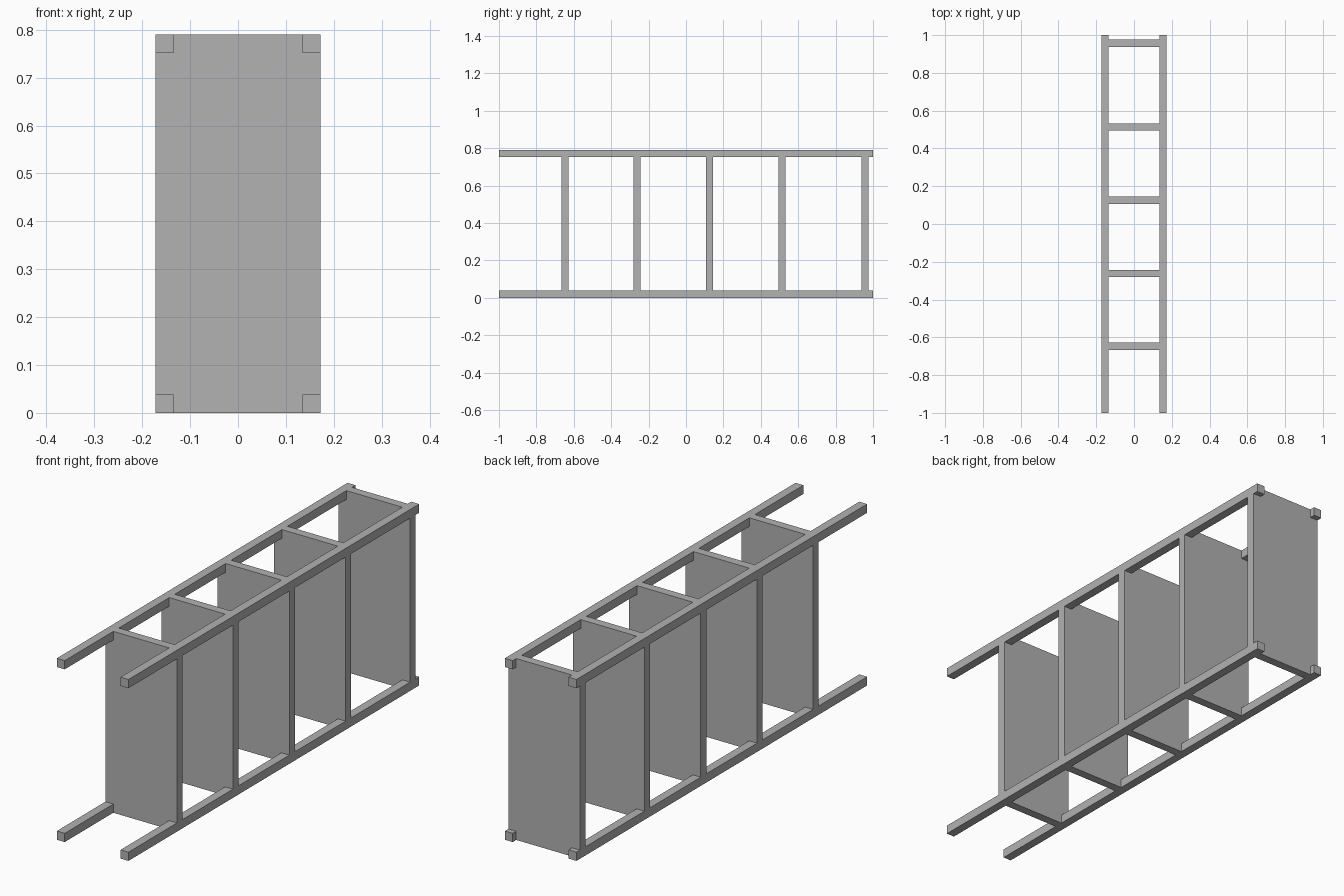
import bpy
import bmesh

if "Cube" in bpy.data.objects:
    bpy.data.objects.remove(bpy.data.objects["Cube"], do_unlink=True)

HALF_W, HEIGHT, HALF_L = 0.1725, 0.79, 1.0
BAR = 0.038
SHELF_Y = (-0.647, -0.262, 0.126, 0.513, 0.957)

gray = bpy.data.materials.new("plain gray")
gray.use_nodes = True
color = (0.445, 0.445, 0.445, 1)
gray.diffuse_color = color
gray.node_tree.nodes["Principled BSDF"].inputs["Base Color"].default_value = color


def extrude_y(name, outline, y0, y1):
    """Extrude a closed (x, z) outline from y0 to y1."""
    bm = bmesh.new()
    face = bm.faces.new([bm.verts.new((x, y0, z)) for x, z in outline])
    result = bmesh.ops.extrude_face_region(bm, geom=[face], use_keep_orig=True)
    moved = [v for v in result["geom"] if isinstance(v, bmesh.types.BMVert)]
    bmesh.ops.translate(bm, verts=moved, vec=(0, y1 - y0, 0))
    bmesh.ops.recalc_face_normals(bm, faces=bm.faces)
    mesh = bpy.data.meshes.new(name)
    bm.to_mesh(mesh)
    bm.free()
    mesh.materials.append(gray)
    obj = bpy.data.objects.new(name, mesh)
    bpy.context.collection.objects.link(obj)
    return obj


# Four long square posts at the corners
for side, x in (("right", -HALF_W), ("left", HALF_W - BAR)):
    for level, z in (("lower", 0), ("upper", HEIGHT - BAR)):
        square = [(x, z), (x + BAR, z), (x + BAR, z + BAR), (x, z + BAR)]
        extrude_y(f"{side}_{level}_post", square, -HALF_L, HALF_L)

# Shelf boards, notched at the corners to fit flush around the posts
w, n, low, high = HALF_W, HALF_W - BAR, BAR, HEIGHT - BAR
notched = [(-n, 0), (n, 0), (n, low), (w, low), (w, high), (n, high),
           (n, HEIGHT), (-n, HEIGHT), (-n, high), (-w, high), (-w, low), (-n, low)]
for i, y in enumerate(SHELF_Y, 1):
    extrude_y(f"shelf_board_{i}", notched, y - BAR / 2, y + BAR / 2)
